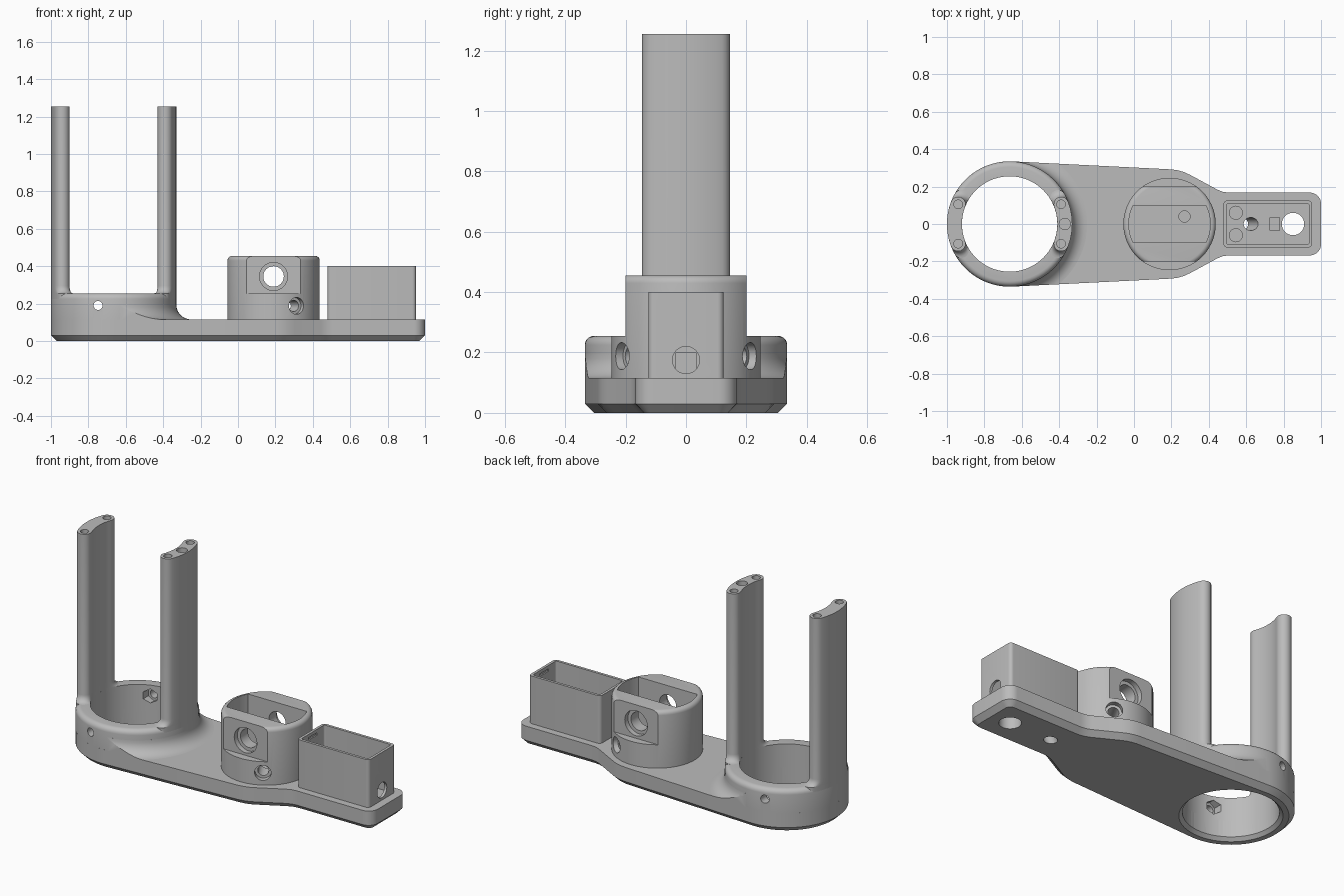
import bpy, bmesh
from math import pi, sin, cos, radians, sqrt
from mathutils import Vector

if "Cube" in bpy.data.objects:
    bpy.data.objects.remove(bpy.data.objects["Cube"], do_unlink=True)

grey = bpy.data.materials.new("plain grey")
grey.use_nodes = True
grey.diffuse_color = (0.5, 0.5, 0.5, 1)
grey.node_tree.nodes["Principled BSDF"].inputs["Base Color"].default_value = (0.5, 0.5, 0.5, 1)

RING = -0.665          # ring centre on x
HUB = 0.19             # hub centre on x
R_OUT, R_IN = 0.335, 0.255
DECK, RIM = 0.115, 0.255   # top of plate, top of collar
parts = []


def finish(name, bm, cutter=False):
    bmesh.ops.recalc_face_normals(bm, faces=bm.faces)
    mesh = bpy.data.meshes.new(name)
    bm.to_mesh(mesh)
    bm.free()
    ob = bpy.data.objects.new(name, mesh)
    bpy.context.collection.objects.link(ob)
    mesh.materials.append(grey)
    if cutter:
        ob.hide_render = True
    else:
        parts.append(ob)
    return ob


def arc(cx, cy, r, a0, a1, n):
    return [(cx + r * cos(radians(a0 + (a1 - a0) * i / n)),
             cy + r * sin(radians(a0 + (a1 - a0) * i / n))) for i in range(n + 1)]


def circle(cx, cy, r, n=72):
    return arc(cx, cy, r, 0, 360, n)[:-1]


def rounded_box(x0, x1, y, r):
    return (arc(x1 - r, y - r, r, 0, 90, 6) + arc(x0 + r, y - r, r, 90, 180, 6)
            + arc(x0 + r, r - y, r, 180, 270, 6) + arc(x1 - r, r - y, r, 270, 360, 6))


def loft(name, rings, cutter=False):
    """Skin a stack of equal-length point loops and cap both ends."""
    bm = bmesh.new()
    loops = [[bm.verts.new(p) for p in ring] for ring in rings]
    n = len(loops[0])
    for a, b in zip(loops, loops[1:]):
        for i in range(n):
            bm.faces.new((a[i], a[(i + 1) % n], b[(i + 1) % n], b[i]))
    bm.faces.new(loops[0])
    bm.faces.new(loops[-1])
    return finish(name, bm, cutter)


def prism(name, pts, z0, z1, cutter=False):
    return loft(name, [[(x, y, z) for x, y in pts] for z in (z0, z1)], cutter)


def bevel_level(ob, z, amount, segments):
    """Bevel the outline edges lying at one height."""
    bm = bmesh.new()
    bm.from_mesh(ob.data)
    edges = [e for e in bm.edges if all(abs(v.co.z - z) < 1e-4 for v in e.verts)]
    bmesh.ops.bevel(bm, geom=edges, offset=amount, segments=segments,
                    profile=0.5, affect='EDGES')
    bm.to_mesh(ob.data)
    bm.free()


def rod(start, end, r, r2=None, sides=32):
    a, b = Vector(start), Vector(end)
    bm = bmesh.new()
    bmesh.ops.create_cone(bm, cap_ends=True, segments=sides, radius1=r,
                          radius2=r if r2 is None else r2, depth=(b - a).length)
    turn = (b - a).to_track_quat('Z', 'Y').to_matrix().to_4x4()
    bmesh.ops.transform(bm, matrix=turn, verts=bm.verts)
    bmesh.ops.translate(bm, vec=(a + b) / 2, verts=bm.verts)
    return finish("cutter", bm, True)


def block(x0, x1, y0, y1, z0, z1, name="cutter", cutter=True):
    return prism(name, [(x0, y0), (x1, y0), (x1, y1), (x0, y1)], z0, z1, cutter)


def boolean(ob, cutters, operation='DIFFERENCE'):
    for c in cutters:
        mod = ob.modifiers.new("cut", 'BOOLEAN')
        mod.operation, mod.solver, mod.object = operation, 'EXACT', c
        bpy.context.view_layer.objects.active = ob
        bpy.ops.object.modifier_apply(modifier=mod.name)
        bpy.data.objects.remove(c, do_unlink=True)


# Plate outline: ring end, tapering flank, narrow tail
flank = [(0.2, 0.292), (0.235, 0.287), (0.27, 0.277), (0.305, 0.26),
         (0.445, 0.184), (0.475, 0.172), (0.505, 0.168)]
outline = arc(RING, 0, R_OUT, 87, 273, 60)
outline += [(x, -y) for x, y in flank]
outline += arc(0.94, -0.108, 0.06, -90, 0, 8) + arc(0.94, 0.108, 0.06, 0, 90, 8)
outline += flank[::-1]

plate = prism("base_plate", outline, 0, DECK)
bevel_level(plate, 0, 0.03, 1)
boolean(plate, [
    prism("cutter", circle(RING, 0, R_IN), -0.1, 0.3, True),
    rod((RING, 0, -0.001), (RING, 0, 0.02), R_IN + 0.02, R_IN - 0.001, 72),
    rod((0.85, 0, -0.1), (0.85, 0, 0.2), 0.06),
    rod((0.535, 0, -0.08), (0.65, 0, 0.17), 0.035),
    rod((0.545, 0.06, 0.06), (0.545, 0.06, 0.2), 0.035),
    rod((0.545, -0.06, 0.06), (0.545, -0.06, 0.2), 0.035),
    rod((0.27, 0.04, 0.04), (0.27, 0.04, 0.2), 0.03)])

# Raised collar with screw holes and hexagonal nut pockets
collar = prism("ring_collar", circle(RING, 0, R_OUT), DECK, RIM)
bevel_level(collar, RIM, 0.03, 5)
SCREW = RING - 0.083
boolean(collar, [prism("cutter", circle(RING, 0, R_IN), 0, 0.4, True),
                 rod((SCREW, -0.5, 0.19), (SCREW, 0.5, 0.19), 0.024)]
        + [rod((SCREW, s * 0.18, 0.19), (SCREW, s * 0.275, 0.19), 0.042, sides=6)
           for s in (-1, 1)])

# Concave blend from collar down to the plate
FILLET = 0.08
profile = [(0.3, DECK - 0.02), (0.3, DECK + FILLET)]
profile += arc(R_OUT + FILLET, DECK + FILLET, FILLET, 180, 270, 8)
profile += [(R_OUT + FILLET, DECK - 0.02)]
blend = loft("collar_blend", [[(RING + r * cos(radians(a)), r * sin(radians(a)), z)
                               for r, z in profile] for a in range(-84, 85, 4)])
boolean(blend, [prism("cutter", outline, DECK - 0.01, 0.5, True)], 'INTERSECT')


# Tall curved prongs with flared feet
def prong_section(side, extra, z):
    mid, half = (R_OUT + R_IN) / 2, (R_OUT - R_IN) / 2
    a = 21 + extra / mid * 180 / pi
    ex, ey = mid * cos(radians(a)), mid * sin(radians(a))
    pts = arc(0, 0, R_OUT, -a, a, 14) + arc(ex, ey, half, a, a + 180, 10)[1:-1]
    pts += arc(0, 0, R_IN, a, -a, 14) + arc(ex, -ey, half, 180 - a, 360 - a, 10)[1:-1]
    return [(RING + side * x, y, z) for x, y in pts]


FOOT, TOP = 0.04, 1.255
for label, side in (("left", 1), ("right", -1)):
    levels = [(FOOT, RIM - 0.03)]
    levels += [(FOOT * (1 - sin(t)), RIM + FOOT * (1 - cos(t)))
               for t in [i * pi / 12 for i in range(7)]]
    levels += [(0, TOP)]
    prong = loft(label + "_prong", [prong_section(side, e, z) for e, z in levels])
    holes = [rod((RING + side * 0.275, y, TOP - 0.12), (RING + side * 0.275, y, TOP + 0.1), 0.023)
             for y in (-0.105, 0.105)]
    if side > 0:
        holes.append(rod((RING + 0.295, 0, 0.4), (RING + 0.295, 0, TOP + 0.1), 0.03))
    boolean(prong, holes)

# Round hub with flats, slot pocket and bores
HUB_R, HUB_TOP, POCKET = 0.247, 0.455, 0.218
hub = prism("hub", circle(HUB, 0, HUB_R), DECK, HUB_TOP)
bevel_level(hub, HUB_TOP, 0.025, 5)
open_angle = 27.3
slot = (arc(HUB, 0, POCKET, -open_angle, open_angle, 12)
        + arc(HUB, 0, POCKET, 180 - open_angle, 180 + open_angle, 12))
cuts = [prism("cutter", slot, 0.05, 0.6, True),
        rod((HUB, -0.4, 0.345), (HUB, 0.4, 0.345), 0.055)]
for s in (-1, 1):
    cuts.append(block(-0.2, 0.6, min(s * 0.2, s * 0.4), max(s * 0.2, s * 0.4), RIM, 0.6))
    cuts.append(rod((HUB, s * 0.17, 0.345), (HUB, s * 0.3, 0.345), 0.075))
    dx, dy = cos(pi / 3), s * sin(pi / 3)
    for r, near in ((0.03, 0.08), (0.045, 0.215)):
        cuts.append(rod((HUB + near * dx, near * dy, 0.188), (HUB + 0.35 * dx, 0.35 * dy, 0.188), r))
boolean(hub, cuts)

# Open tray box with cable port and inner lid grooves
box = prism("tray_box", rounded_box(0.478, 0.952, 0.125, 0.02), DECK, 0.4)
boolean(box, [prism("cutter", rounded_box(0.494, 0.936, 0.109, 0.01), 0.05, 0.6, True),
              rod((0.9, 0, 0.175), (1.1, 0, 0.175), 0.045),
              block(0.486, 0.944, -0.04, 0.04, 0.365, 0.38)])
block(0.725, 0.78, -0.035, 0.035, DECK - 0.02, 0.2, "tray_post", False)

# Smooth curved surfaces, keep crisp edges
bpy.ops.object.select_all(action='DESELECT')
for ob in parts:
    ob.select_set(True)
bpy.context.view_layer.objects.active = parts[0]
bpy.ops.object.shade_smooth_by_angle(angle=radians(30))
